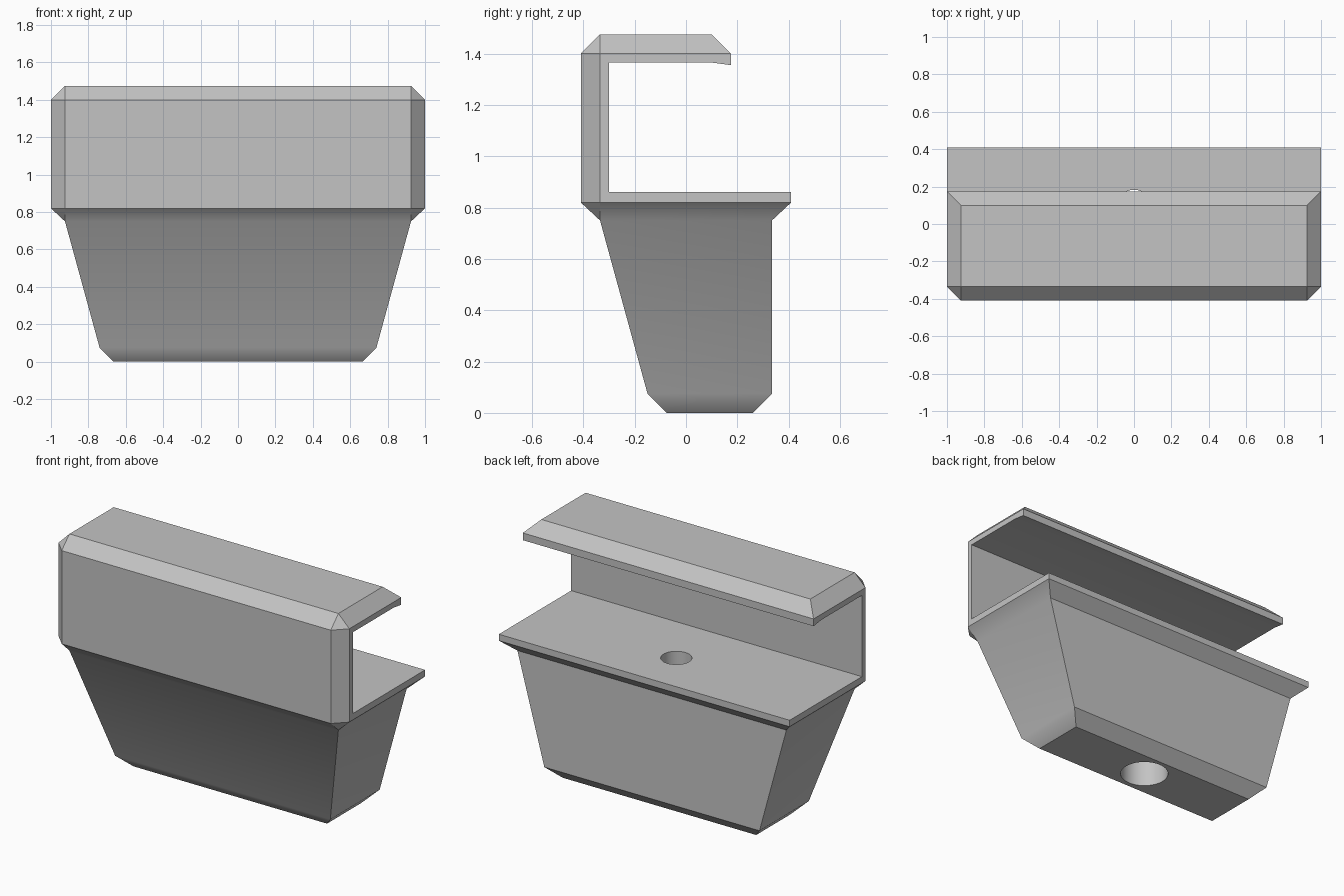
import bpy, bmesh, math

cube = bpy.data.objects.get("Cube")
if cube:
    bpy.data.objects.remove(cube, do_unlink=True)

grey = bpy.data.materials.new("plain grey")
grey.use_nodes = True
colour = (0.55, 0.55, 0.55, 1)
grey.diffuse_color = colour
grey.node_tree.nodes["Principled BSDF"].inputs["Base Color"].default_value = colour


def make_object(name, bm):
    bmesh.ops.remove_doubles(bm, verts=bm.verts, dist=0.0005)
    bmesh.ops.recalc_face_normals(bm, faces=bm.faces)
    mesh = bpy.data.meshes.new(name)
    bm.to_mesh(mesh)
    bm.free()
    mesh.materials.append(grey)
    obj = bpy.data.objects.new(name, mesh)
    bpy.context.collection.objects.link(obj)
    return obj


def loft(name, rings):
    """Skin a stack of rings with equal point counts and cap both ends."""
    bm = bmesh.new()
    loops = [[bm.verts.new(p) for p in ring] for ring in rings]
    for low, high in zip(loops, loops[1:]):
        for i in range(len(low)):
            j = (i + 1) % len(low)
            bm.faces.new((low[i], low[j], high[j], high[i]))
    bm.faces.new(loops[0][::-1])
    bm.faces.new(loops[-1])
    return make_object(name, bm)


def block_ring(z, half_x, front, back, cut=0):
    """Rectangle whose two front corners are clipped by cut."""
    return [(half_x, front + cut, z), (half_x, back, z), (-half_x, back, z),
            (-half_x, front + cut, z), (cut - half_x, front, z), (half_x - cut, front, z)]


def circle(z, radius, y=0.095, count=48):
    return [(radius * math.cos(math.tau * i / count),
             y + radius * math.sin(math.tau * i / count), z) for i in range(count)]


# Tapered base and chamfered upper block in one skin
body = loft("clip_body", [
    block_ring(0, 0.665, -0.075, 0.26),
    block_ring(0.075, 0.74, -0.15, 0.335),
    block_ring(0.75, 0.925, -0.335, 0.335),
    block_ring(0.82, 1, -0.41, 0.41, 0.075),
    block_ring(1.4, 1, -0.41, 0.41, 0.075),
    block_ring(1.475, 0.925, -0.335, 0.41),
])

# Open channel: leaves the shelf, front wall and bevelled top lip
channel = [(-0.3, 0.86), (0.6, 0.86), (0.6, 1.6), (-0.025, 1.6),
           (0.175, 1.4), (0.175, 1.355), (0.1, 1.365), (-0.3, 1.365)]
cutters = [
    loft("channel_cutter", [[(x, y, z) for y, z in channel] for x in (-1.2, 1.2)]),
    # Wide bore from below, stepping to a narrow hole through the shelf
    loft("bore_cutter", [circle(-0.1, 0.14), circle(0.66, 0.14),
                         circle(0.66, 0.088), circle(1.0, 0.088)]),
]

bpy.ops.object.select_all(action="DESELECT")
body.select_set(True)
bpy.context.view_layer.objects.active = body
for cutter in cutters:
    cutter.hide_render = True
    mod = body.modifiers.new("cut", "BOOLEAN")
    mod.operation = "DIFFERENCE"
    mod.solver = "EXACT"
    mod.object = cutter
    bpy.ops.object.modifier_apply(modifier=mod.name)
    bpy.data.objects.remove(cutter, do_unlink=True)

bpy.ops.object.shade_smooth_by_angle(angle=math.radians(32))
